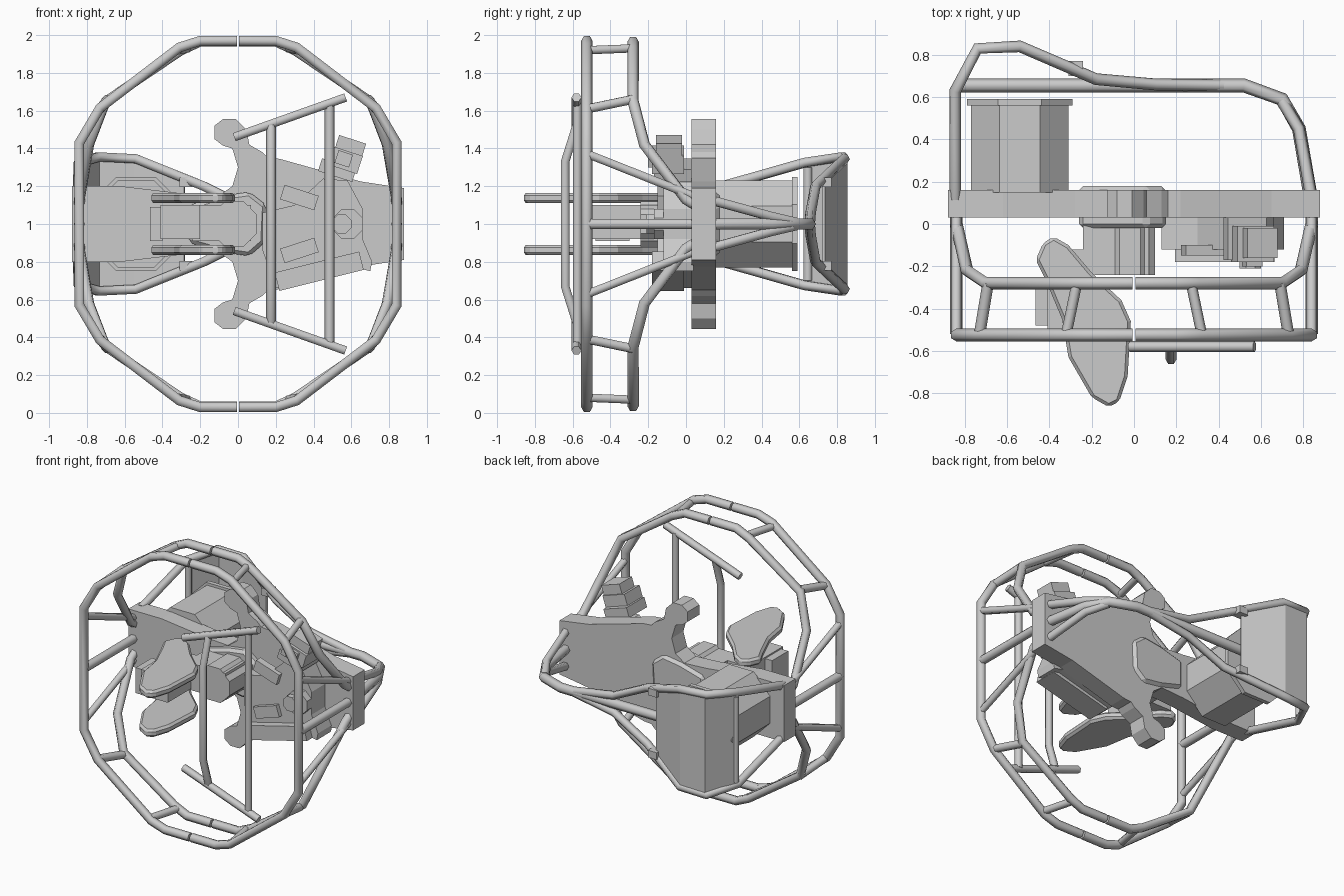
import bpy, bmesh, math
from mathutils import Matrix, Vector

if "Cube" in bpy.data.objects:
    bpy.data.objects.remove(bpy.data.objects["Cube"])

def link(name, bm):
    bmesh.ops.recalc_face_normals(bm, faces=bm.faces)
    me = bpy.data.meshes.new(name)
    bm.to_mesh(me)
    bm.free()
    ob = bpy.data.objects.new(name, me)
    bpy.context.collection.objects.link(ob)
    return ob

def prism(name, pts, axis, lo, hi, bevel=0):
    """Extrude a 2D profile: axis 'y' takes (x, z) points, axis 'z' takes (x, y)."""
    bm = bmesh.new()
    co = (lambda p, d: (p[0], d, p[1])) if axis == 'y' else (lambda p, d: (p[0], p[1], d))
    f = bm.faces.new([bm.verts.new(co(p, lo)) for p in pts])
    r = bmesh.ops.extrude_face_region(bm, geom=[f])
    off = Vector(co((0, 0), hi - lo))
    bmesh.ops.translate(bm, vec=off, verts=[v for v in r['geom'] if isinstance(v, bmesh.types.BMVert)])
    ob = link(name, bm)
    if bevel:
        m = ob.modifiers.new('edge', 'BEVEL')
        m.width, m.segments = bevel, 1
    return ob

def box(name, x, y, z, tilt=0):
    bm = bmesh.new()
    c = [(a + b) / 2 for a, b in (x, y, z)]
    s = [b - a for a, b in (x, y, z)]
    bmesh.ops.create_cube(bm, size=1, matrix=Matrix.Translation(c) @
                          Matrix.Rotation(math.radians(tilt), 4, 'Y') @ Matrix.Diagonal((*s, 1)))
    return link(name, bm)

def ngon(cx, cz, r, n):
    return [(cx + r * math.cos((i + .5) * math.tau / n), cz + r * math.sin((i + .5) * math.tau / n)) for i in range(n)]

def tube(name, pts, r=0.03, res=1):
    cu = bpy.data.curves.new(name, 'CURVE')
    cu.dimensions, cu.bevel_depth, cu.bevel_resolution = '3D', r, res
    cu.use_fill_caps = True
    sp = cu.splines.new('POLY')
    sp.points.add(len(pts) - 1)
    for p, q in zip(sp.points, pts):
        p.co = (*q, 1)
    ob = bpy.data.objects.new(name, cu)
    bpy.context.collection.objects.link(ob)
    return ob

def flip(pts, sx, sz):
    return [(sx * x, y, 1 + sz * (z - 1)) for x, y, z in pts]

# Front cage: split outer hoop, rear hoop sweeping into the beam, and struts
for sx, side in ((1, 'right'), (-1, 'left')):
    up = [(.006, -.525, 1.97), (.2, -.525, 1.97), (.31, -.525, 1.935), (.73, -.525, 1.615), (.84, -.525, 1.43)]
    tube(f'front_hoop_{side}', flip(up + flip(up, 1, -1)[::-1], sx, 1))
    for sz, lev in ((1, 'upper'), (-1, 'lower')):
        tag = f'{side}_{lev}'
        tube('rear_hoop_' + tag, flip([(.006, -.28, 1.965), (.2, -.28, 1.965), (.3, -.28, 1.92), (.7, -.28, 1.65),
                                       (.79, -.22, 1.42), (.84, .0, 1.13), (.84, .05, 1.1)], sx, sz))
        tube('top_strut_' + tag, flip([(.32, -.52, 1.92), (.27, -.28, 1.93)], sx, sz), .025)
        tube('corner_strut_' + tag, flip([(.73, -.52, 1.61), (.69, -.28, 1.66)], sx, sz), .027)
        tube('diagonal_strut_' + tag, flip([(.84, -.52, 1.37), (.84, .06, 1.14)], sx, sz), .025)
    tube('side_strut_' + side, flip([(.84, -.52, 1), (.84, .1, 1)], sx, 1), .03)

# Rear rails: right side bars merge into a rail which splits round the shield
tube('rear_rail', [(.84, .1, 1), (.78, .45, 1), (.7, .59, 1), (.52, .655, 1), (-.84, .655, 1)], .033)
for sz, lev in ((1, 'upper'), (-1, 'lower')):
    tube('merging_bar_' + lev, flip([(.84, .12, 1.13), (.78, .45, 1.04), (.7, .58, 1.01)], 1, sz), .028)
    tube('shield_rail_' + lev, flip([(.45, .655, 1), (.1, .66, 1.06), (-.18, .685, 1.2), (-.54, .84, 1.345),
                                     (-.74, .83, 1.355), (-.845, .63, 1.325), (-.845, .12, 1.18)], 1, sz), .028)
    box('rail_clip_' + lev, (-.31, -.24), (.70, .77), (1 + sz * .22 - .025, 1 + sz * .22 + .025))
tube('shield_post', [(-.84, .645, .7), (-.84, .645, 1.3)], .025)

# Bent rear shield plate
bm = bmesh.new()
rows = [[bm.verts.new((x, y, 1 + s * h)) for s in (-1, 1)]
        for x, y, h in ((-.28, .735, .22), (-.55, .855, .36), (-.74, .845, .37), (-.86, .64, .33))]
for a, b in zip(rows, rows[1:]):
    bm.faces.new((a[0], b[0], b[1], a[1]))
shield = link('rear_shield', bm)
shield.modifiers.new('thickness', 'SOLIDIFY').thickness = .015

# Main cross beam with two hooked horns
half = [(.88, .19), (.65, .225), (.22, .345), (.16, .35), (.13, .38), (.06, .42), (.045, .5), (-.01, .555), (-.08, .555),
        (-.125, .52), (-.125, .45), (-.08, .415), (-.03, .4), (0, .3), (-.03, .2), (-.1, .15), (-.28, .16),
        (-.62, .2), (-.88, .2)]
prism('cross_beam', [(x, 1 + z) for x, z in half] + [(x, 1 - z) for x, z in half[::-1]], 'y', .03, .16)

# Engine drum with end flange
prism('engine_drum', ngon(-.54, 1, .25, 8), 'y', .15, .57)
prism('engine_flange', ngon(-.54, 1, .27, 8), 'y', .56, .59)

# Central hub and the arm reaching forward
prism('hub', [(-.26, .9), (-.08, .85), (.06, .83), (.14, .9), (.15, 1.1), (.06, 1.17), (-.08, 1.15), (-.26, 1.1)],
      'y', -.02, .18, .02)
prism('hub_neck', ngon(-.02, 1, .13, 8), 'y', -.24, 0)
box('arm_block', (-.24, .07), (-.24, .02), (.91, 1.1))
box('grip_block', (-.41, -.2), (-.5, -.12), (.92, 1.1))
box('grip_cap', (-.465, -.4), (-.48, -.3), (.91, 1.09))

# Two long leaf-shaped jaws
leaf = [(-.12, -.865), (-.2, -.82), (-.31, -.63), (-.34, -.45), (-.42, -.26), (-.465, -.17), (-.43, -.09), (-.38, -.06),
        (-.31, -.1), (-.2, -.23), (-.06, -.36), (-.015, -.46), (-.03, -.72), (-.07, -.84)]
prism('upper_jaw', leaf, 'z', 1.11, 1.165, .015)
prism('lower_jaw', leaf, 'z', .835, .89, .015)

# Equipment housing on the front of the beam
prism('front_housing', [(.13, .86), (.2, .66), (.62, .77), (.7, .75), (.71, .8), (.66, .92), (.66, 1.08), (.58, 1.23),
                        (.45, 1.24), (.3, 1.1), (.13, 1.06)], 'y', -.12, .04)
box('lower_box', (.2, .66), (-.18, -.01), (.7, .8), -14)
for z, t in ((1.14, 18), (.86, -18)):
    box('vent', (.23, .42), (-.15, -.1), (z - .04, z + .04), t)
prism('sensor_ring', ngon(.58, 1, .085, 8), 'y', -.17, -.1)
prism('sensor_lens', ngon(.55, 1, .055, 8), 'y', -.21, -.15)

# Tilted top device made of stacked blocks
box('device_base', (.43, .62), (-.17, .03), (1.25, 1.32), 18)
box('device_body', (.47, .65), (-.18, -.01), (1.29, 1.39), 18)
box('device_head', (.52, .67), (-.16, -.02), (1.37, 1.45), 18)
box('device_lens', (.52, .6), (-.2, -.15), (1.31, 1.38), 18)

# Front grille: two sloped bars, one straight post and one bowed post
for sz, lev in ((1, 'upper'), (-1, 'lower')):
    tube('grille_bar_' + lev, flip([(-.02, -.58, 1.46), (.57, -.58, 1.67)], 1, sz), .026)
tube('grille_post', [(.485, -.575, .36), (.485, -.575, 1.64)], .026)
tube('bowed_post', [(.175, -.58, .48), (.175, -.64, .67), (.175, -.64, 1.33), (.175, -.58, 1.52)], .026)
